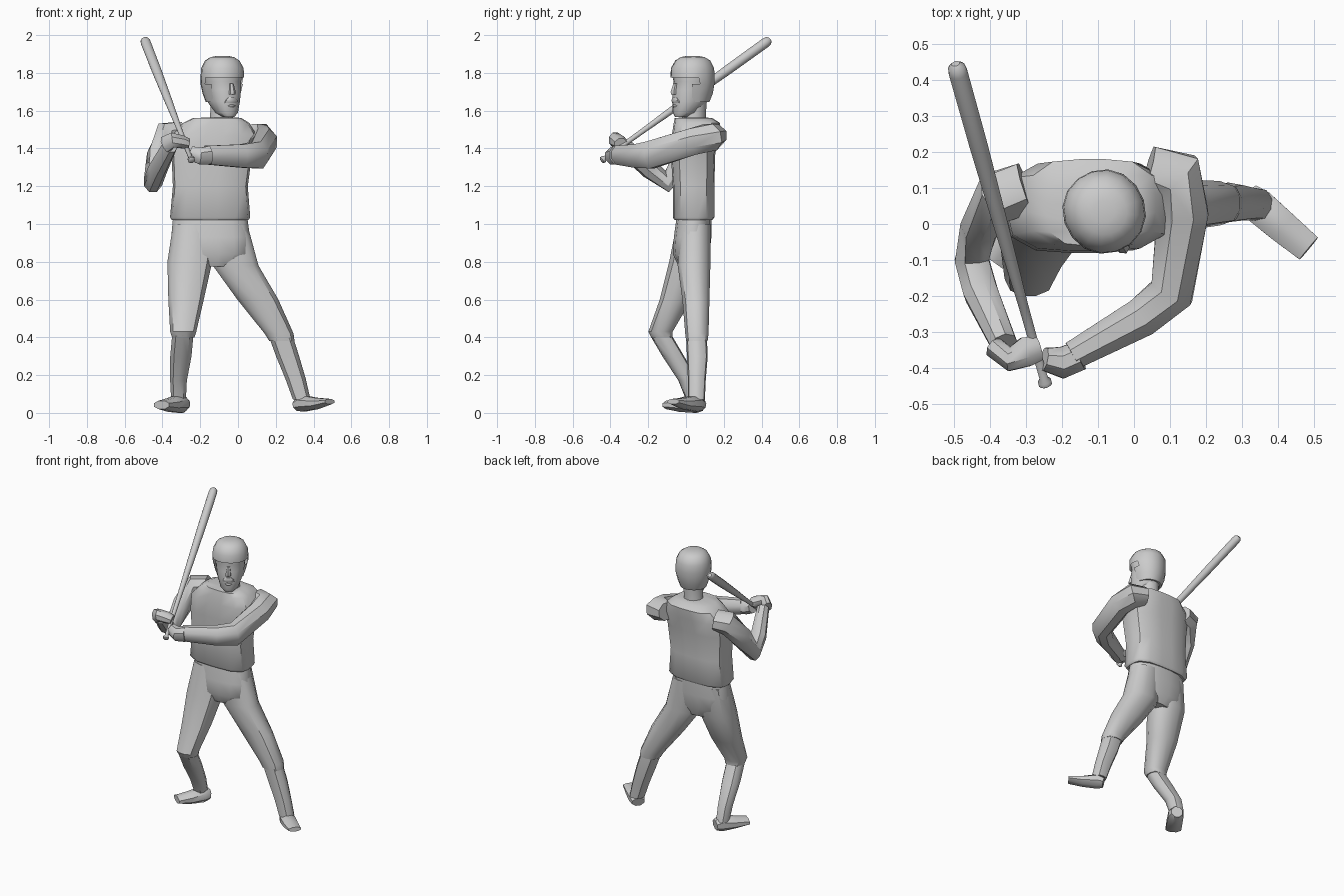
import bpy, bmesh
from math import sin, cos, pi, radians
from mathutils import Vector


def skin(name, loops, angle=42, cut=None):
    """Bridge successive closed loops of points, cap both ends."""
    bm = bmesh.new()
    rows = [[bm.verts.new(p) for p in loop] for loop in loops]
    n = len(rows[0])
    for a, b in zip(rows, rows[1:]):
        for i in range(n):
            bm.faces.new((a[i], a[(i + 1) % n], b[(i + 1) % n], b[i]))
    bm.faces.new(rows[0][::-1])
    bm.faces.new(rows[-1])
    if cut:
        doomed = [f for f in bm.faces if cut(f.calc_center_median())]
        bmesh.ops.delete(bm, geom=doomed, context='FACES')
    bmesh.ops.recalc_face_normals(bm, faces=bm.faces[:])
    me = bpy.data.meshes.new(name)
    bm.to_mesh(me)
    bm.free()
    ob = bpy.data.objects.new(name, me)
    bpy.context.collection.objects.link(ob)
    bpy.ops.object.select_all(action='DESELECT')
    bpy.context.view_layer.objects.active = ob
    ob.select_set(True)
    bpy.ops.object.shade_smooth_by_angle(angle=radians(angle))
    return ob


def unit_ring(n, power):
    out = []
    for i in range(n):
        a = 2 * pi * (i + 0.5) / n
        c, s = cos(a), sin(a)
        k = (abs(c) ** power + abs(s) ** power) ** (-1 / power)
        out.append((c * k, s * k))
    return out


def stack(name, rings, n=12, power=2.6, cut=None):
    """Level rings: x min, x max, y min, y max, z."""
    loops = []
    for x0, x1, y0, y1, z in rings:
        loops.append([((x0 + x1) / 2 + u * (x1 - x0) / 2,
                       (y0 + y1) / 2 + v * (y1 - y0) / 2, z)
                      for u, v in unit_ring(n, power)])
    return skin(name, loops, cut=cut)


def tube(name, rings, n=8, power=2.3):
    """Rings square to a path: x, y, z, half width, half height."""
    pts = [Vector(r[:3]) for r in rings]
    loops = []
    for i, p in enumerate(pts):
        t = Vector()
        if i:
            t += (p - pts[i - 1]).normalized()
        if i < len(pts) - 1:
            t += (pts[i + 1] - p).normalized()
        t.normalize()
        side = t.cross(Vector((0, 0, 1))).normalized()
        up = side.cross(t)
        w, h = rings[i][3:]
        loops.append([p + side * u * w + up * v * h for u, v in unit_ring(n, power)])
    return skin(name, loops)


# Shirt
stack("shirt", [(-.35, .055, -.06, .14, 1.02), (-.36, .065, -.07, .15, 1.035),
                (-.345, .052, -.07, .15, 1.2), (-.352, .075, -.08, .155, 1.37),
                (-.35, .10, -.075, .175, 1.47), (-.29, .06, -.065, .18, 1.535),
                (-.24, .02, -.06, .14, 1.56), (-.15, -.01, -.02, .10, 1.565)],
      n=16, power=3.6)

# Trousers: hips and two legs
stack("hips", [(-.345, .05, -.05, .135, 1.04), (-.355, .065, -.065, .135, .93),
               (-.355, .07, -.07, .125, .84), (-.24, -.02, -.04, .10, .775)], n=16, power=2.5)
stack("rear_trouser_leg", [(-.345, -.12, -.05, .125, 1.0), (-.375, -.135, -.09, .11, .8),
                           (-.37, -.18, -.14, .03, .6), (-.36, -.22, -.20, -.07, .43),
                           (-.35, -.23, -.185, -.07, .40)])
stack("lead_trouser_leg", [(-.15, .05, -.04, .13, 1.0), (-.135, .11, -.045, .13, .78),
                           (-.005, .215, -.02, .125, .6), (.14, .295, -.005, .12, .42),
                           (.165, .30, .0, .115, .38)])

# Socks and shoes
stack("rear_sock", [(-.35, -.235, -.19, -.075, .41), (-.36, -.245, -.125, -.01, .3),
                    (-.36, -.27, -.04, .065, .17), (-.355, -.275, 0, .09, .07)], n=10)
stack("lead_sock", [(.16, .29, .0, .11, .41), (.20, .325, .005, .115, .3),
                    (.25, .36, .01, .105, .18), (.29, .385, .01, .10, .07)], n=10)
tube("rear_shoe", [(-.285, .085, .045, .035, .035), (-.305, .05, .05, .048, .05),
                   (-.355, -.025, .042, .05, .037), (-.405, -.095, .042, .05, .022)], power=4)
tube("lead_shoe", [(.315, .075, .04, .04, .03), (.345, .05, .05, .048, .043),
                   (.415, -.01, .05, .045, .03), (.485, -.068, .06, .04, .014)], power=4)

# Arms and hands
tube("rear_sleeve", [(-.30, .10, 1.48, .075, .065), (-.375, .075, 1.47, .075, .075),
                     (-.425, 0, 1.36, .055, .07), (-.45, -.10, 1.225, .05, .06),
                     (-.425, -.19, 1.29, .05, .052), (-.36, -.335, 1.415, .038, .045)])
tube("rear_hand", [(-.385, -.345, 1.42, .03, .045), (-.345, -.375, 1.445, .034, .04),
                   (-.30, -.355, 1.435, .042, .035), (-.265, -.345, 1.425, .035, .028)], power=3)
tube("lead_sleeve", [(.04, .15, 1.47, .07, .06), (.115, .13, 1.46, .085, .075),
                     (.135, .03, 1.435, .075, .075), (.105, -.19, 1.365, .065, .076),
                     (.02, -.26, 1.36, .058, .065), (-.17, -.365, 1.365, .042, .052)])
tube("lead_hand", [(-.15, -.365, 1.365, .042, .05), (-.20, -.385, 1.36, .045, .045),
                   (-.25, -.375, 1.375, .032, .038)], power=3)

# Bat: knob, handle, barrel along one line
a, b = Vector((-.245, -.448, 1.335)), Vector((-.495, .445, 1.977))
profile = [(0, .013), (.004, .019), (.014, .019), (.022, .012), (.25, .014),
           (.5, .021), (.75, .026), (.97, .027), (.99, .024), (1, .012)]
tube("bat", [(*a.lerp(b, t), r, r) for t, r in profile], n=14, power=2)

# Neck and head, turned towards the lead side
stack("neck", [(-.165, -.02, -.03, .11, 1.52), (-.15, -.025, -.02, .105, 1.57),
               (-.15, -.02, -.03, .11, 1.66)], n=10, power=2)
head = [stack("head", [(-.03, .03, -.10, -.04, 1.567), (-.058, .058, -.11, .02, 1.59),
                       (-.08, .08, -.108, .08, 1.65), (-.09, .09, -.108, .095, 1.71),
                       (-.095, .095, -.098, .1, 1.755), (-.1, .1, -.106, .1, 1.785),
                       (-.09, .09, -.09, .09, 1.84)], n=16, power=2.3),
        stack("helmet", [(-.085, .085, -.08, .088, 1.645), (-.10, .10, -.09, .106, 1.69),
                         (-.112, .112, -.10, .114, 1.74), (-.114, .114, -.117, .116, 1.775),
                         (-.11, .11, -.115, .114, 1.825), (-.09, .09, -.092, .094, 1.865),
                         (-.062, .062, -.065, .065, 1.883), (-.03, .03, -.03, .03, 1.89)],
              n=16, power=2.1, cut=lambda c: c.y < -.035 and c.z < 1.77),
        stack("nose", [(-.018, .018, -.128, -.09, 1.685), (-.019, .019, -.132, -.09, 1.698),
                       (-.011, .011, -.115, -.09, 1.745)], n=6, power=2),
        stack("moustache", [(-.04, .04, -.112, -.08, 1.64), (-.036, .036, -.12, -.08, 1.655),
                            (-.018, .018, -.118, -.08, 1.672)], n=8),
        stack("lower_lip", [(-.02, .02, -.112, -.08, 1.615), (-.024, .024, -.117, -.08, 1.625),
                            (-.018, .018, -.111, -.08, 1.632)], n=8)]
for ob in head:
    ob.location = (-.083, .035, 0)
    ob.rotation_euler.z = radians(28)
